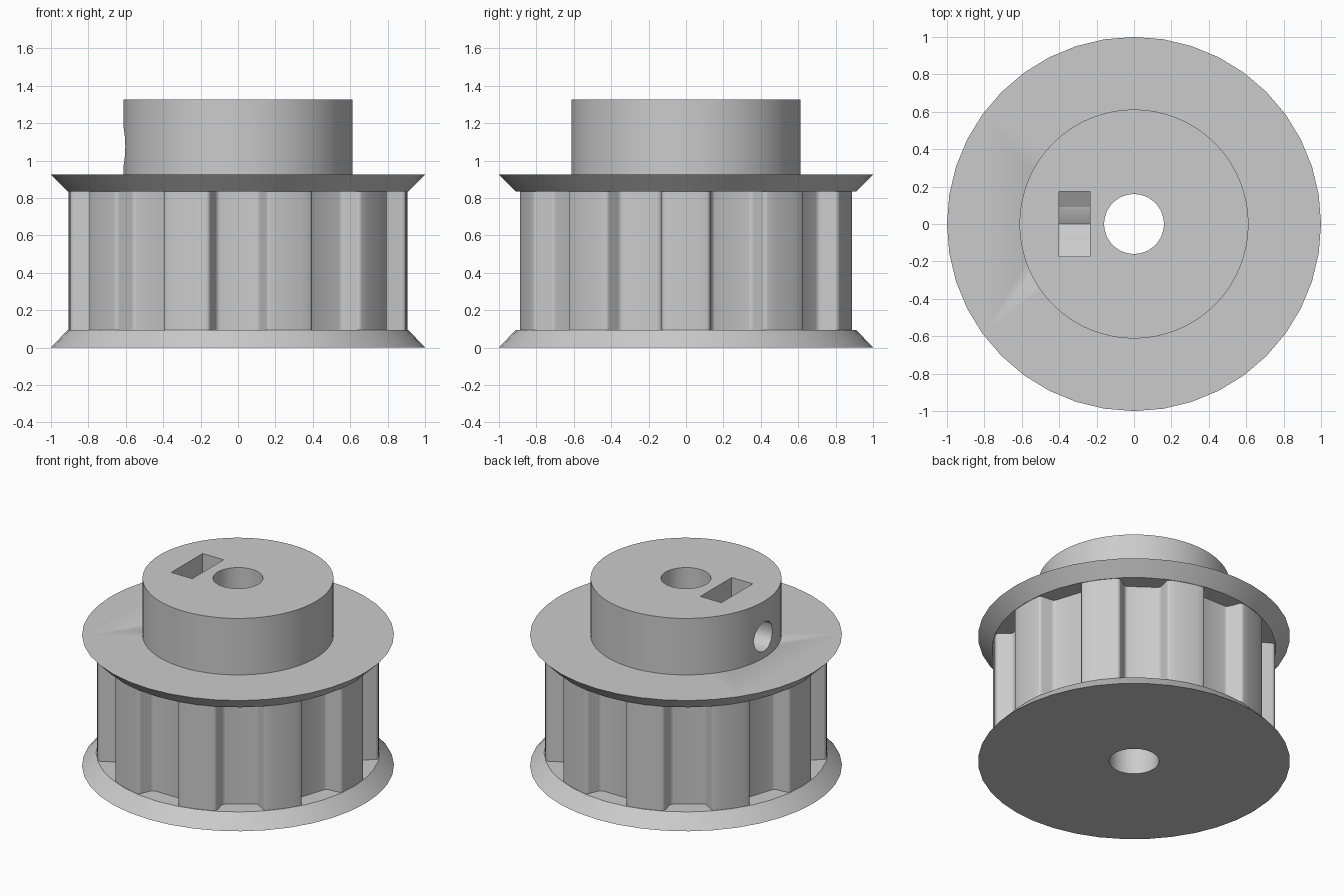
import bpy, bmesh, math
from mathutils import Matrix, Vector

if "Cube" in bpy.data.objects:
    bpy.data.objects.remove(bpy.data.objects["Cube"], do_unlink=True)

mat = bpy.data.materials.new("plain_grey")
mat.use_nodes = True
GREY = (0.6, 0.6, 0.6, 1)
mat.diffuse_color = GREY
mat.node_tree.nodes["Principled BSDF"].inputs["Base Color"].default_value = GREY

FLANGE, TOOTH_R, HUB_R, BORE_R = 1.0, 0.905, 0.612, 0.16
Z_LOW, Z_HIGH, Z_HUB, Z_TOP = 0.095, 0.835, 0.925, 1.325
TEETH, SCREW_Z = 10, 1.075


def make_object(name, bm):
    bmesh.ops.recalc_face_normals(bm, faces=bm.faces)
    mesh = bpy.data.meshes.new(name)
    bm.to_mesh(mesh)
    bm.free()
    mesh.materials.append(mat)
    obj = bpy.data.objects.new(name, mesh)
    bpy.context.collection.objects.link(obj)
    return obj


def frustum(name, r_bottom, r_top, z0, z1, segments):
    bm = bmesh.new()
    bmesh.ops.create_cone(bm, cap_ends=True, segments=segments, radius1=r_bottom,
                          radius2=r_top, depth=z1 - z0,
                          matrix=Matrix.Translation((0, 0, (z0 + z1) / 2)))
    return make_object(name, bm)


def prism(points, direction):
    bm = bmesh.new()
    face = bm.faces.new([bm.verts.new(p) for p in points])
    result = bmesh.ops.extrude_face_region(bm, geom=[face], use_keep_orig=True)
    moved = [g for g in result["geom"] if isinstance(g, bmesh.types.BMVert)]
    bmesh.ops.translate(bm, verts=moved, vec=direction)
    bmesh.ops.recalc_face_normals(bm, faces=bm.faces)
    return bm


# Toothed core: trapezoid grooves between curved lands
mouth, floor_half, floor_r = 0.155, 0.112, 0.79
mouth_angle = math.asin(mouth / TOOTH_R)
pitch = math.tau / TEETH
outline = []
for i in range(TEETH):
    turn = Matrix.Rotation(i * pitch - math.pi / 2, 3, "Z")
    for t in (-floor_half, floor_half):
        outline.append(turn @ Vector((floor_r, t, Z_LOW)))
    for k in range(5):
        a = mouth_angle + (pitch - 2 * mouth_angle) * k / 4
        outline.append(turn @ Vector((TOOTH_R * math.cos(a), TOOTH_R * math.sin(a), Z_LOW)))
bm = prism(outline, (0, 0, Z_HIGH - Z_LOW))
corners = [e for e in bm.edges
           if abs(e.verts[0].co.z - e.verts[1].co.z) > 0.1
           and e.calc_face_angle(0) > math.radians(20)]
bmesh.ops.bevel(bm, geom=corners, offset=0.018, segments=3, profile=0.5, affect="EDGES")
core = make_object("toothed_core", bm)

# Flanges and hub
lower = frustum("lower_flange", FLANGE, TOOTH_R + 0.005, 0, Z_LOW, 40)
upper = frustum("upper_flange", TOOTH_R + 0.005, FLANGE, Z_HIGH, Z_HUB, 40)
hub = frustum("hub", HUB_R, HUB_R, Z_HUB, Z_TOP, 96)

# Cutters: shaft bore, nut slot with pointed floor, radial screw hole
bore = frustum("bore_cutter", BORE_R, BORE_R, -0.5, 2, 48)
half = 0.175
rise = half / math.sqrt(3)
slot_profile = [(0, SCREW_Z - 2 * rise), (half, SCREW_Z - rise), (half, 1.6),
                (-half, 1.6), (-half, SCREW_Z - rise)]
slot = make_object("slot_cutter", prism([(-0.4, y, z) for y, z in slot_profile], (0.165, 0, 0)))
screw = frustum("screw_cutter", 0.105, 0.105, 0, 0.9, 12)
screw.data.transform(Matrix.Translation((0, 0, SCREW_Z)) @ Matrix.Rotation(-math.pi / 2, 4, "Y"))

cuts = {core: [bore], lower: [bore], upper: [bore, slot], hub: [bore, slot, screw]}
for obj, cutters in cuts.items():
    bpy.ops.object.select_all(action="DESELECT")
    obj.select_set(True)
    bpy.context.view_layer.objects.active = obj
    for cutter in cutters:
        mod = obj.modifiers.new("cut", "BOOLEAN")
        mod.operation, mod.solver, mod.object = "DIFFERENCE", "EXACT", cutter
        bpy.ops.object.modifier_apply(modifier=mod.name)
    bpy.ops.object.shade_smooth_by_angle(angle=math.radians(30))

for cutter in (bore, slot, screw):
    bpy.data.objects.remove(cutter, do_unlink=True)
